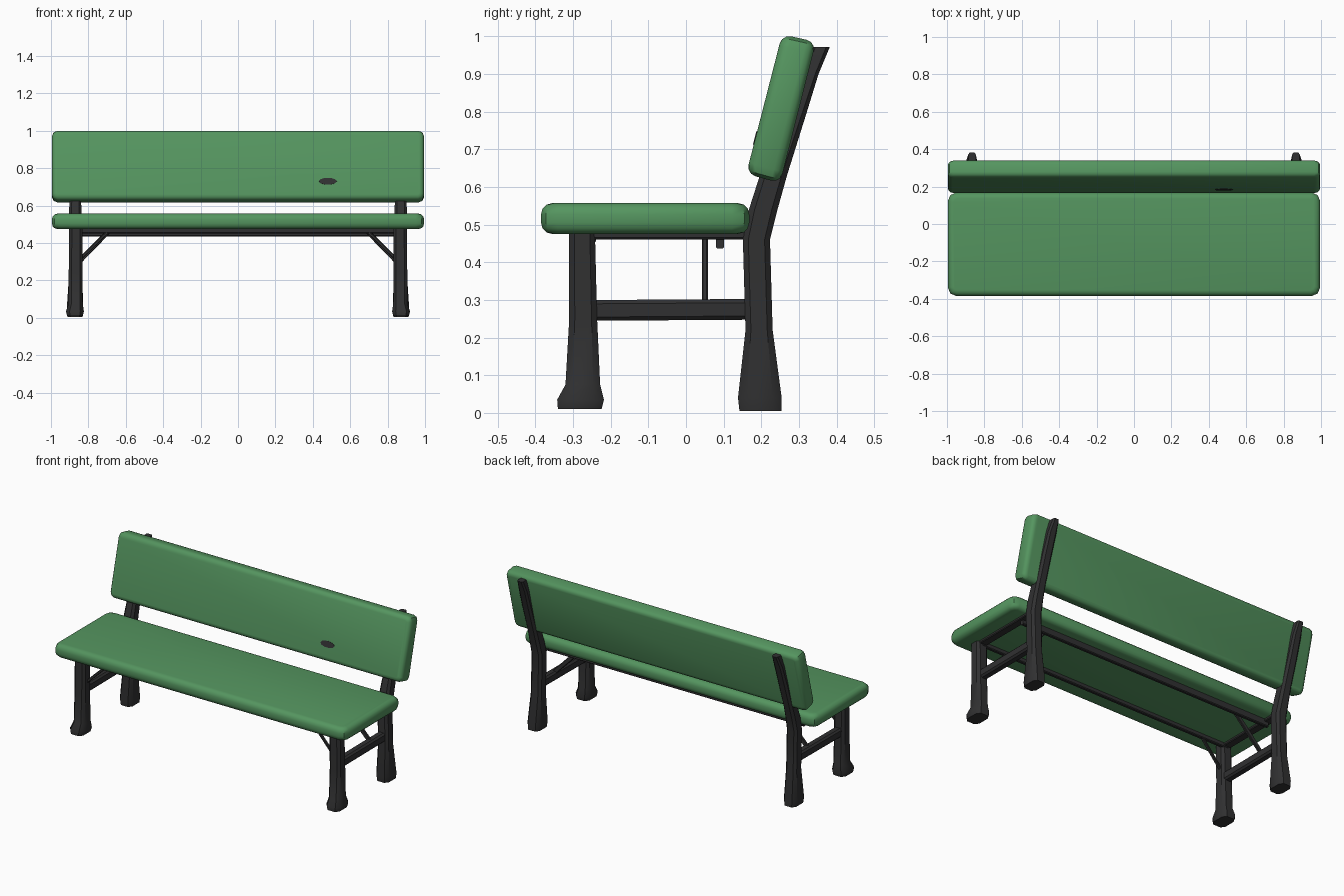
import bpy, bmesh, math
from mathutils import Vector

old = bpy.data.objects.get("Cube")
if old:
    bpy.data.objects.remove(old, do_unlink=True)


def material(name, rgb):
    m = bpy.data.materials.new(name)
    m.use_nodes = True
    m.diffuse_color = (*rgb, 1)
    bsdf = m.node_tree.nodes["Principled BSDF"]
    bsdf.inputs["Base Color"].default_value = (*rgb, 1)
    bsdf.inputs["Roughness"].default_value = 0.8
    return m


GREEN = material("painted green", (0.09, 0.30, 0.115))
IRON = material("dark iron", (0.03, 0.03, 0.031))


def finish(name, bm, mat):
    bmesh.ops.recalc_face_normals(bm, faces=bm.faces)
    me = bpy.data.meshes.new(name)
    bm.to_mesh(me)
    bm.free()
    me.materials.append(mat)
    ob = bpy.data.objects.new(name, me)
    bpy.context.collection.objects.link(ob)
    bpy.ops.object.select_all(action="DESELECT")
    ob.select_set(True)
    bpy.context.view_layer.objects.active = ob
    bpy.ops.object.shade_smooth_by_angle(angle=math.radians(40))
    return ob


def plank(name, profile, half_len, end_cut, soft):
    """Extrude a (y, z) profile along x, chamfer the end corners, round the rest."""
    bm = bmesh.new()
    rings = [[bm.verts.new((x, y, z)) for y, z in profile] for x in (-half_len, half_len)]
    bm.faces.new(rings[0])
    bm.faces.new(rings[1])
    n = len(profile)
    for i in range(n):
        j = (i + 1) % n
        bm.faces.new((rings[0][i], rings[0][j], rings[1][j], rings[1][i]))
    bmesh.ops.recalc_face_normals(bm, faces=bm.faces)
    # short edges across the thickness get the wide corner cut
    a, b = Vector(profile[0]), Vector(profile[1])
    thin = [e for e in bm.edges if abs(e.calc_length() - (b - a).length) < 0.02]
    bmesh.ops.bevel(bm, geom=thin, offset=end_cut, segments=2, profile=0.5, affect="EDGES")
    sharp = [e for e in bm.edges if len(e.link_faces) == 2 and e.calc_face_angle() > 1.0]
    bmesh.ops.bevel(bm, geom=sharp, offset=soft, segments=3, profile=0.5, affect="EDGES")
    return finish(name, bm, GREEN)


def post(name, sections, side):
    """Loft chamfered rectangles; each section is x, y, z, half width, half depth."""
    bm = bmesh.new()
    rings = []
    for x, y, z, hx, hy in sections:
        c = 0.6
        pts = [(1, -c), (1, c), (c, 1), (-c, 1), (-1, c), (-1, -c), (-c, -1), (c, -1)]
        rings.append([bm.verts.new((side * (x + hx * u), y + hy * v, z)) for u, v in pts])
    for lo, hi in zip(rings, rings[1:]):
        for i in range(8):
            j = (i + 1) % 8
            bm.faces.new((lo[i], lo[j], hi[j], hi[i]))
    bm.faces.new(rings[0])
    bm.faces.new(rings[-1])
    return finish(name, bm, IRON)


def bar(name, start, end, width, height):
    """Rectangular bar between two points."""
    a, b = Vector(start), Vector(end)
    d = b - a
    bm = bmesh.new()
    bmesh.ops.create_cube(bm, size=1)
    bmesh.ops.scale(bm, vec=(width, height, d.length), verts=bm.verts)
    edges = [e for e in bm.edges if abs((e.verts[0].co - e.verts[1].co).z) > 0.01]
    bmesh.ops.bevel(bm, geom=edges, offset=min(width, height) * 0.2, segments=1, affect="EDGES")
    rot = d.to_track_quat("Z", "Y").to_matrix()
    bmesh.ops.rotate(bm, cent=(0, 0, 0), matrix=rot, verts=bm.verts)
    bmesh.ops.translate(bm, vec=(a + b) / 2, verts=bm.verts)
    return finish(name, bm, IRON)


# Seat and backrest
plank("seat", [(-0.385, 0.475), (-0.385, 0.557), (0.168, 0.557), (0.168, 0.475)], 0.995, 0.045, 0.03)
plank("backrest", [(0.25, 0.61), (0.16, 0.635), (0.255, 1.005), (0.345, 0.985)], 0.995, 0.03, 0.025)

# Worn dark patch on the front of the backrest
bm = bmesh.new()
slope = Vector((0, 0.095, 0.37)).normalized()
normal = Vector((0, -slope.z, slope.y))
centre = Vector((0.48, 0.16 + (0.73 - 0.635) * 0.095 / 0.37, 0.73))
outline = []
for i in range(10):
    t = math.tau * i / 10
    p = centre + Vector((0.048 * math.cos(t), 0, 0)) + slope * 0.019 * math.sin(t)
    outline.append(bm.verts.new(p + normal * 0.002))
patch = bm.faces.new(outline)
ext = bmesh.ops.extrude_face_region(bm, geom=[patch])
moved = [v for v in ext["geom"] if isinstance(v, bmesh.types.BMVert)]
bmesh.ops.translate(bm, vec=-normal * 0.004, verts=moved)
finish("worn_patch", bm, IRON)

# End frames, mirrored left and right
for side, tag in ((1, "left"), (-1, "right")):
    post("front_leg_" + tag, [
        (0.872, -0.282, 0.01, 0.042, 0.058), (0.872, -0.28, 0.035, 0.048, 0.062),
        (0.868, -0.274, 0.075, 0.038, 0.046), (0.868, -0.273, 0.25, 0.037, 0.037),
        (0.866, -0.276, 0.49, 0.036, 0.034)], side)
    post("rear_post_" + tag, [
        (0.872, 0.198, 0.005, 0.04, 0.056), (0.872, 0.196, 0.04, 0.044, 0.058),
        (0.868, 0.194, 0.22, 0.036, 0.036), (0.868, 0.187, 0.46, 0.036, 0.036),
        (0.87, 0.205, 0.54, 0.034, 0.038), (0.87, 0.232, 0.63, 0.031, 0.036),
        (0.87, 0.285, 0.78, 0.03, 0.03), (0.868, 0.33, 0.9, 0.028, 0.022),
        (0.866, 0.358, 0.972, 0.02, 0.024)], side)
    x = side * 0.865
    bar("side_stretcher_" + tag, (x, -0.26, 0.272), (x, 0.18, 0.275), 0.05, 0.055)
    bar("seat_bearer_" + tag, (x, -0.26, 0.472), (x, 0.18, 0.472), 0.05, 0.022)
    # Thin diagonal braces up to the rails
    bar("front_brace_" + tag, (side * 0.85, -0.27, 0.31), (side * 0.68, -0.25, 0.475), 0.016, 0.016)
    bar("rear_brace_" + tag, (side * 0.86, 0.05, 0.29), (side * 0.68, 0.05, 0.475), 0.016, 0.026)

# Long rails under the seat
bar("front_rail", (-0.87, -0.25, 0.471), (0.87, -0.25, 0.471), 0.022, 0.04)
bar("rear_rail", (-0.87, 0.09, 0.471), (0.87, 0.09, 0.471), 0.022, 0.07)
